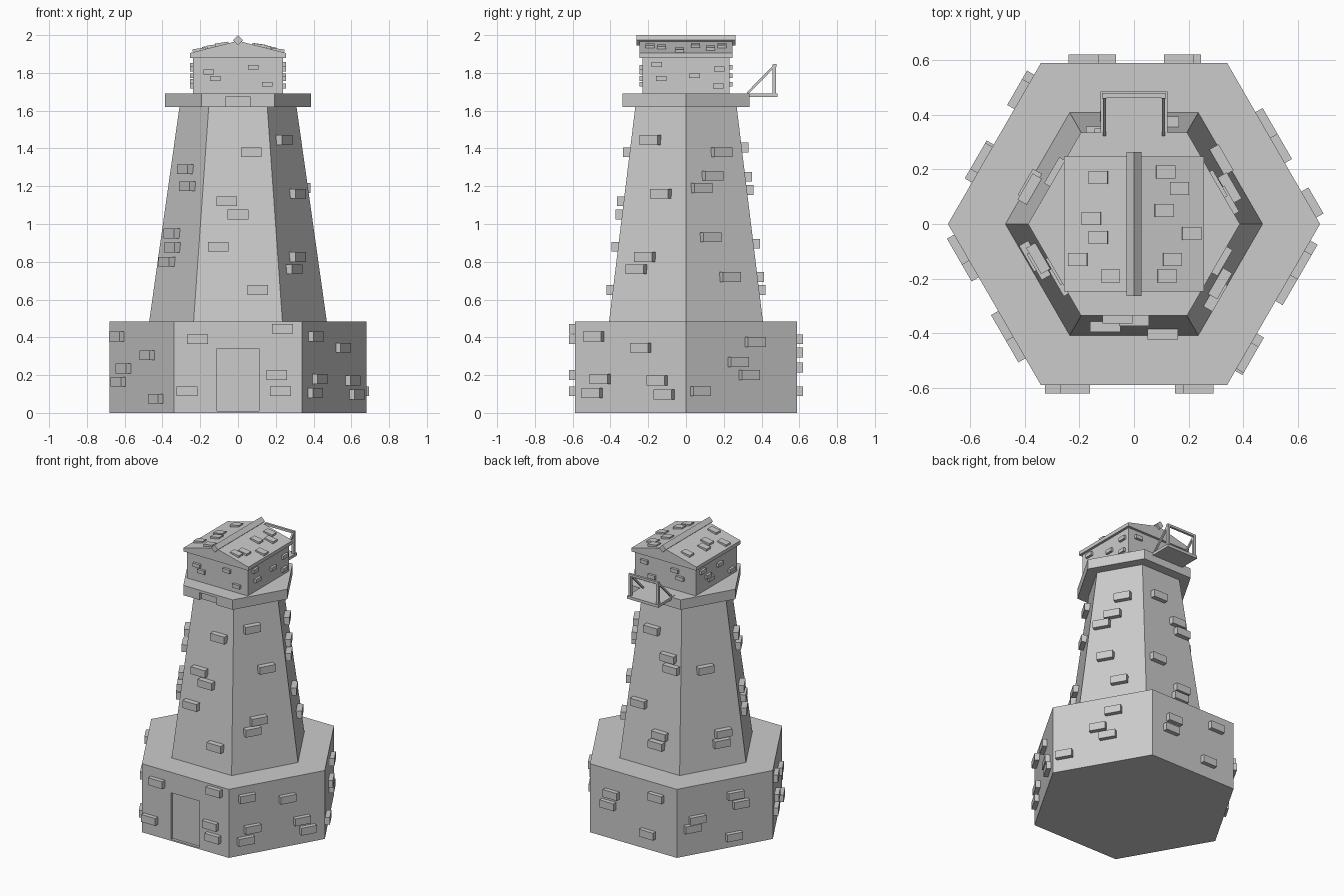
import bpy, bmesh
from math import radians, sin, cos, pi, atan2
from mathutils import Matrix, Vector

if "Cube" in bpy.data.objects:
    bpy.data.objects.remove(bpy.data.objects["Cube"])


def finish(name, bm):
    bmesh.ops.recalc_face_normals(bm, faces=bm.faces)
    me = bpy.data.meshes.new(name)
    bm.to_mesh(me)
    bm.free()
    ob = bpy.data.objects.new(name, me)
    bpy.context.collection.objects.link(ob)
    return ob


def add_box(bm, loc, size, rot=Matrix.Identity(4)):
    m = Matrix.Translation(loc) @ rot @ Matrix.Diagonal((*size, 1))
    bmesh.ops.create_cube(bm, size=1, matrix=m)


def box(name, loc, size, rot=Matrix.Identity(4)):
    bm = bmesh.new()
    add_box(bm, loc, size, rot)
    return finish(name, bm)


def hexagon(name, r0, r1, z0, z1):
    bm = bmesh.new()
    m = Matrix.Translation((0, 0, (z0 + z1) / 2)) @ Matrix.Rotation(pi / 6, 4, 'Z')
    bmesh.ops.create_cone(bm, cap_ends=True, segments=6, radius1=r0, radius2=r1,
                          depth=z1 - z0, matrix=m)
    return finish(name, bm)


def extrude_y(name, profile, y):
    bm = bmesh.new()
    a = [bm.verts.new((x, -y, z)) for x, z in profile]
    b = [bm.verts.new((x, y, z)) for x, z in profile]
    bm.faces.new(a)
    bm.faces.new(b[::-1])
    for i in range(len(a)):
        j = (i + 1) % len(a)
        bm.faces.new((a[i], b[i], b[j], a[j]))
    return finish(name, bm)


def recess(ob, loc, size):
    cutter = box("recess_cutter", loc, size)
    cutter.hide_render = True
    mod = ob.modifiers.new("recess", 'BOOLEAN')
    mod.object, mod.operation, mod.solver = cutter, 'DIFFERENCE', 'EXACT'
    bpy.context.view_layer.objects.active = ob
    bpy.ops.object.modifier_apply(modifier=mod.name)
    bpy.data.objects.remove(cutter)


def bricks(name, layout, dist, size):
    # layout: wall angle -> list of (position along wall, height)
    bm = bmesh.new()
    for deg, spots in layout.items():
        a = radians(deg)
        for u, z in spots:
            d = dist(a, z)
            loc = (d * cos(a) - u * sin(a), d * sin(a) + u * cos(a), z)
            add_box(bm, loc, size, Matrix.Rotation(a, 4, 'Z'))
    return finish(name, bm)


# Stone body: base, tapering tower, deck
C = cos(pi / 6)
base = hexagon("base", 0.68, 0.68, 0, 0.485)
recess(base, (0, -0.59, 0.175), (0.225, 0.04, 0.33))
hexagon("tower", 0.47, 0.31, 0.485, 1.62)
deck = hexagon("deck", 0.387, 0.387, 1.62, 1.69)
recess(deck, (0, -0.335, 1.645), (0.13, 0.04, 0.054))

# Protruding bricks on the base
bricks("base_bricks", {
    -90: [(-.215, .39), (.235, .445), (.205, .2), (-.27, .115), (.225, .115)],
    -30: [(-.216, .405), (.07, .345), (-.177, .18), (.172, .172), (-.225, .105), (.215, .097)],
    30: [(.077, .375), (-.028, .27), (.039, .2), (-.258, .115)],
    90: [(-.165, .32), (-.19, .24), (.185, .39), (.12, .115)],
    150: [(.07, .37), (.11, .30), (-.2, .25), (-.235, .195), (.06, .08)],
    210: [(-.24, .405), (-.17, .235), (-.224, .165), (.082, .305), (.172, .075)],
}, lambda a, z: 0.68 * C, (0.06, 0.11, 0.052))

# Protruding bricks on the tower
bricks("tower_bricks", {
    -90: [(.07, 1.38), (-.06, 1.12), (0, 1.05), (-.105, .88), (.105, .65)],
    -30: [(-.042, 1.445), (.043, 1.16), (-.031, .825), (-.079, .76)],
    30: [(.037, 1.38), (-.027, 1.255), (-.098, 1.19), (-.061, .93), (.043, .72)],
    90: [(-.05, 1.405), (.09, 1.25), (.12, 1.18), (-.11, .895), (.07, .72), (.05, .65)],
    150: [(-.02, 1.165), (.08, .72), (.065, .655)],
    210: [(.004, 1.29), (.046, 1.2), (-.066, .95), (-.046, .875), (-.086, .8)],
}, lambda a, z: C * (0.47 - 0.16 * (z - 0.485) / 1.135), (0.07, 0.11, 0.052))

# Cabin with its small bricks
box("cabin", (0, 0, 1.787), (0.475, 0.46, 0.195))
bricks("cabin_bricks", {
    -90: [(-.155, 1.805), (-.12, 1.77), (.08, 1.83), (.155, 1.74)],
    0: [(-.155, 1.845), (.045, 1.785), (-.13, 1.77), (.175, 1.82), (.17, 1.73)],
    90: [(-.16, 1.83), (.08, 1.83), (.12, 1.785), (-.1, 1.74)],
    180: [(-.16, 1.84), (.03, 1.82), (-.1, 1.785), (-.07, 1.755), (.16, 1.73)],
}, lambda a, z: 0.2375 if abs(cos(a)) > .5 else 0.23, (0.034, 0.056, 0.026))

# Gabled roof, ridge beam and shingles
extrude_y("roof", [(-.255, 1.88), (.255, 1.88), (.255, 1.905), (0, 1.97), (-.255, 1.905)], 0.247)
extrude_y("ridge_beam", [(0, 1.946), (.027, 1.973), (0, 2.0), (-.027, 1.973)], 0.263)
slope = atan2(0.065, 0.255)
bm = bmesh.new()
for x, y in [(-.13, .17), (-.155, .02), (-.13, -.05), (-.205, -.13), (-.085, -.19),
             (.115, .19), (.165, .13), (.11, .05), (.21, -.035), (.14, -.13), (.12, -.19)]:
    tilt = slope * 0.6 * (1 if x > 0 else -1)
    z = 1.97 - 0.255 * abs(x) + 0.001
    add_box(bm, (x, y, z), (0.07, 0.048, 0.022), Matrix.Rotation(tilt, 4, 'Y'))
finish("shingles", bm)

# Rear balcony: floor, posts, sloping braces, top rail
box("balcony_floor", (0, 0.392, 1.682), (0.245, 0.185, 0.02))
for s, side in ((-1, "left"), (1, "right")):
    x = s * 0.108
    box("balcony_post_" + side, (x, 0.468, 1.765), (0.018, 0.018, 0.16))
    p, q = Vector((x, 0.325, 1.692)), Vector((x, 0.466, 1.835))
    d = q - p
    box("balcony_brace_" + side, (p + q) / 2, (0.012, d.length, 0.012),
        Matrix.Rotation(atan2(d.z, d.y), 4, 'X'))
box("balcony_rail", (0, 0.47, 1.84), (0.234, 0.016, 0.016))
